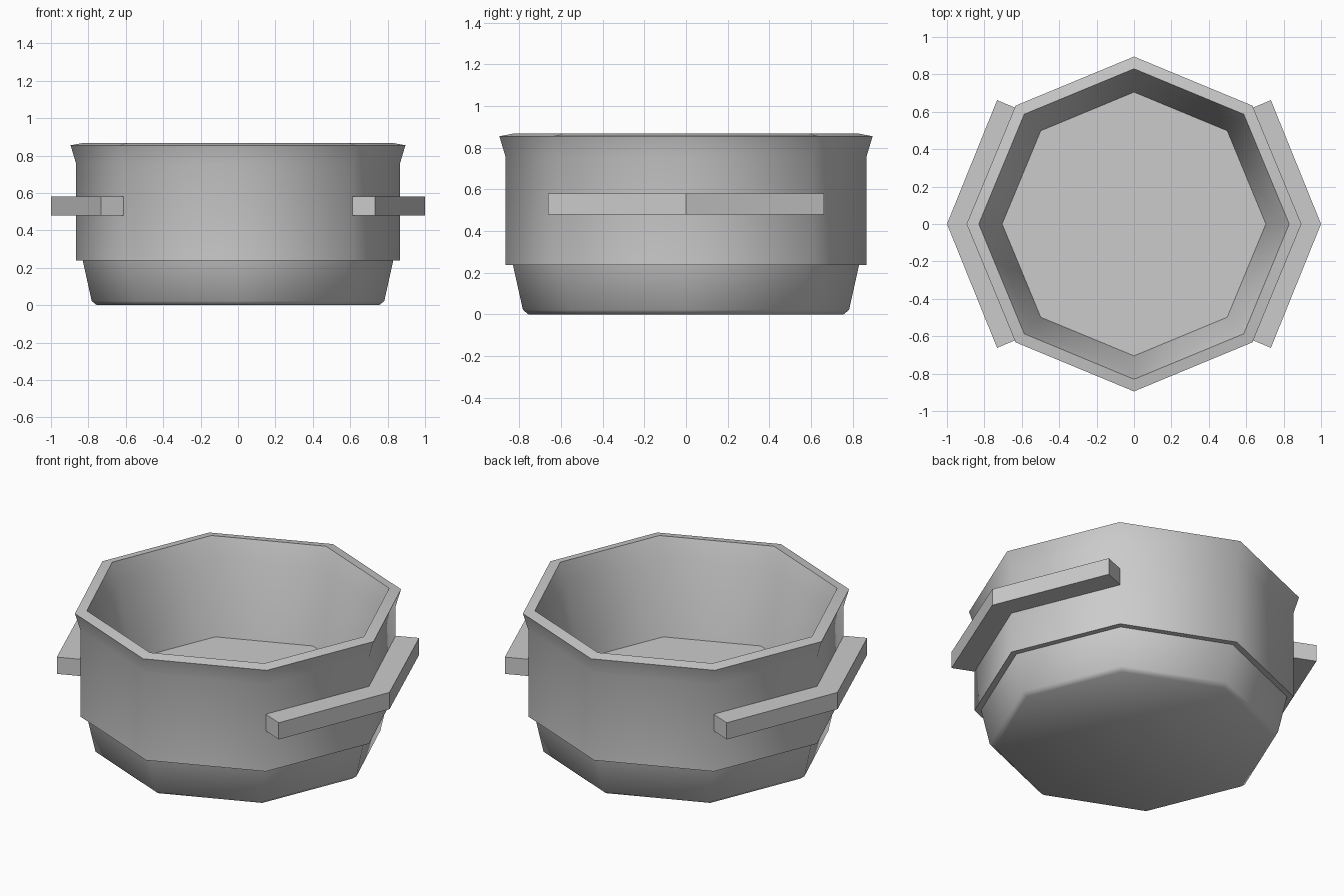
import bpy, bmesh, math

if "Cube" in bpy.data.objects:
    bpy.data.objects.remove(bpy.data.objects["Cube"])


def finish(name, bm, angle=None):
    bmesh.ops.recalc_face_normals(bm, faces=bm.faces)
    mesh = bpy.data.meshes.new(name)
    bm.to_mesh(mesh)
    bm.free()
    obj = bpy.data.objects.new(name, mesh)
    bpy.context.collection.objects.link(obj)
    if angle:
        bpy.ops.object.select_all(action='DESELECT')
        obj.select_set(True)
        bpy.context.view_layer.objects.active = obj
        bpy.ops.object.shade_smooth_by_angle(angle=math.radians(angle))
    return obj


# Pot body: eight-sided lathe, outside bottom -> rim -> inside floor
profile = [(0.755, 0), (0.782, 0.022), (0.83, 0.238), (0.865, 0.238),
           (0.865, 0.755), (0.895, 0.855), (0.83, 0.867),
           (0.79, 0.75), (0.705, 0.32)]
SIDES = 8
bm = bmesh.new()
rings = [[bm.verts.new((r * math.cos(math.tau * i / SIDES),
                        r * math.sin(math.tau * i / SIDES), z))
          for i in range(SIDES)] for r, z in profile]
for a, b in zip(rings, rings[1:]):
    for i in range(SIDES):
        j = (i + 1) % SIDES
        bm.faces.new((a[i], a[j], b[j], b[i]))
bm.faces.new(rings[0])
bm.faces.new(rings[-1])
finish("pot_body", bm, 50)

# Side handles: V-shaped bars following two sides of the octagon
for name, s in (("handle_right", 1), ("handle_left", -1)):
    outline = [(0.612, -0.612), (0.732, -0.662), (1.0, 0),
               (0.732, 0.662), (0.612, 0.612), (0.865, 0)]
    bm = bmesh.new()
    low, high = [[bm.verts.new((s * x, y, z)) for x, y in outline]
                 for z in (0.48, 0.58)]
    for ring in (low, high):
        bm.faces.new((ring[0], ring[1], ring[2], ring[5]))
        bm.faces.new((ring[5], ring[2], ring[3], ring[4]))
    for i in range(4):  # the side against the pot stays open
        bm.faces.new((low[i], low[i + 1], high[i + 1], high[i]))
    finish(name, bm)
